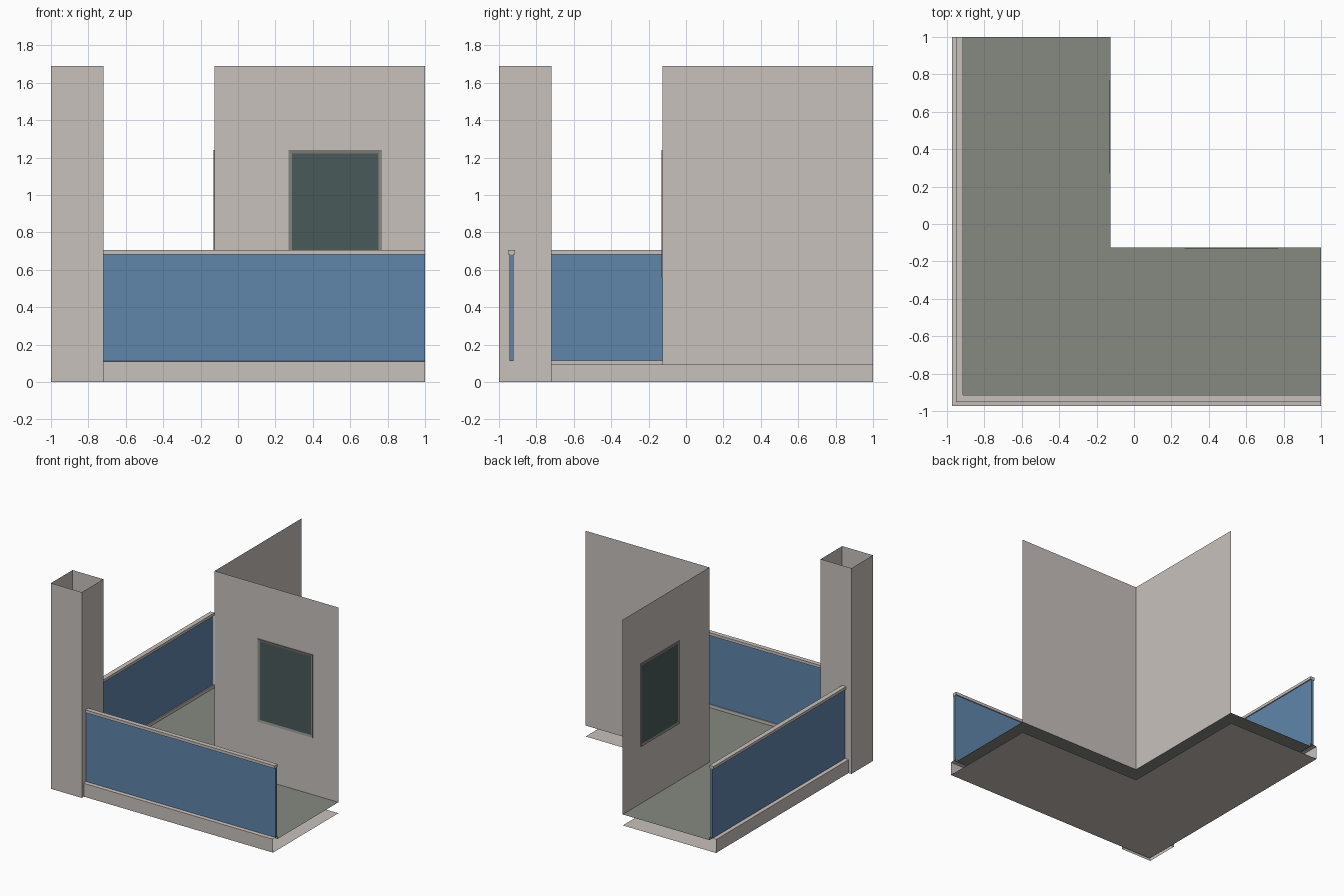
import bpy
import bmesh
from mathutils import Matrix

cube = bpy.data.objects.get("Cube")
if cube:
    bpy.data.objects.remove(cube, do_unlink=True)


def material(name, rgb):
    mat = bpy.data.materials.new(name)
    mat.use_nodes = True
    color = (*rgb, 1)
    mat.diffuse_color = color
    mat.node_tree.nodes["Principled BSDF"].inputs["Base Color"].default_value = color
    return mat


PLASTER = material("warm plaster", (0.58, 0.535, 0.505))
BLUE = material("blue glass", (0.114, 0.238, 0.402))
FLOOR = material("floor grey", (0.238, 0.25, 0.22))
FRAME = material("frame grey", (0.254, 0.25, 0.227))
PANE = material("dark window glass", (0.068, 0.102, 0.102))


def finish(bm, name, *mats):
    mesh = bpy.data.meshes.new(name)
    bm.to_mesh(mesh)
    bm.free()
    for mat in mats:
        mesh.materials.append(mat)
    obj = bpy.data.objects.new(name, mesh)
    bpy.context.collection.objects.link(obj)
    return obj


def sweep(name, profile, mat, closed=False):
    """Run a profile of (inset, height) points around the L-shaped edge."""
    bm = bmesh.new()
    rows = [[bm.verts.new(co) for co in
             ((d - 1, 1, z), (d - 1, d - 1, z), (1, d - 1, z))]
            for d, z in profile]
    pairs = list(zip(rows, rows[1:]))
    if closed:
        pairs.append((rows[-1], rows[0]))
    for a, b in pairs:
        for i in range(2):
            bm.faces.new((a[i], a[i + 1], b[i + 1], b[i]))
    if closed:
        for end in (0, 2):
            bm.faces.new([row[end] for row in rows])
        bmesh.ops.recalc_face_normals(bm, faces=bm.faces)
    return finish(bm, name, mat)


def bar(name, d0, d1, z0, z1, mat):
    return sweep(name, [(d0, z0), (d0, z1), (d1, z1), (d1, z0)], mat, True)


WALL = 0.875      # inset of the house walls
DECK = 0.09       # floor height
TOP = 1.69

# Slab underside and raised outer ledge, open at both ends
sweep("slab_and_ledge", [(WALL, 0), (0.027, 0), (0.027, 0.11),
                         (0.086, 0.115), (0.086, DECK)], PLASTER)
sweep("floor", [(0.086, DECK), (WALL, DECK)], FLOOR)
sweep("house_walls", [(WALL, DECK), (WALL, TOP)], PLASTER)

# Glass balustrade with handrail
bar("balustrade_glass", 0.057, 0.077, 0.112, 0.682, BLUE)
bar("handrail", 0.048, 0.086, 0.682, 0.705, PLASTER)

# Hollow corner column, open at top and bottom
bm = bmesh.new()
bmesh.ops.create_cube(bm, size=1, matrix=Matrix.Translation((-0.86, -0.86, TOP / 2))
                      @ Matrix.Diagonal((0.28, 0.28, TOP, 1)))
caps = [f for f in bm.faces if abs(f.normal.z) > 0.5]
bmesh.ops.delete(bm, geom=caps, context='FACES_ONLY')
finish(bm, "corner_column", PLASTER)


# One framed window on each wall, with a slightly recessed pane
def window(name, side):
    bm = bmesh.new()
    y = WALL - 1
    bmesh.ops.create_cube(bm, size=1, matrix=Matrix.Translation((0.52, y - 0.003, 0.9))
                          @ Matrix.Diagonal((0.5, 0.008, 0.68, 1)))
    front = min(bm.faces, key=lambda f: f.calc_center_median().y)
    bmesh.ops.inset_region(bm, faces=[front], thickness=0.025)
    front.material_index = 1
    bmesh.ops.translate(bm, verts=front.verts, vec=(0, 0.004, 0))
    # Keep the hidden back off the inner side of the wall
    for v in bm.verts:
        v.co.y = min(v.co.y, y - 0.0005)
    if side:
        for v in bm.verts:
            v.co.x, v.co.y = v.co.y, v.co.x
        bmesh.ops.reverse_faces(bm, faces=bm.faces)
    return finish(bm, name, FRAME, PANE)


window("front_window", False)
window("side_window", True)
